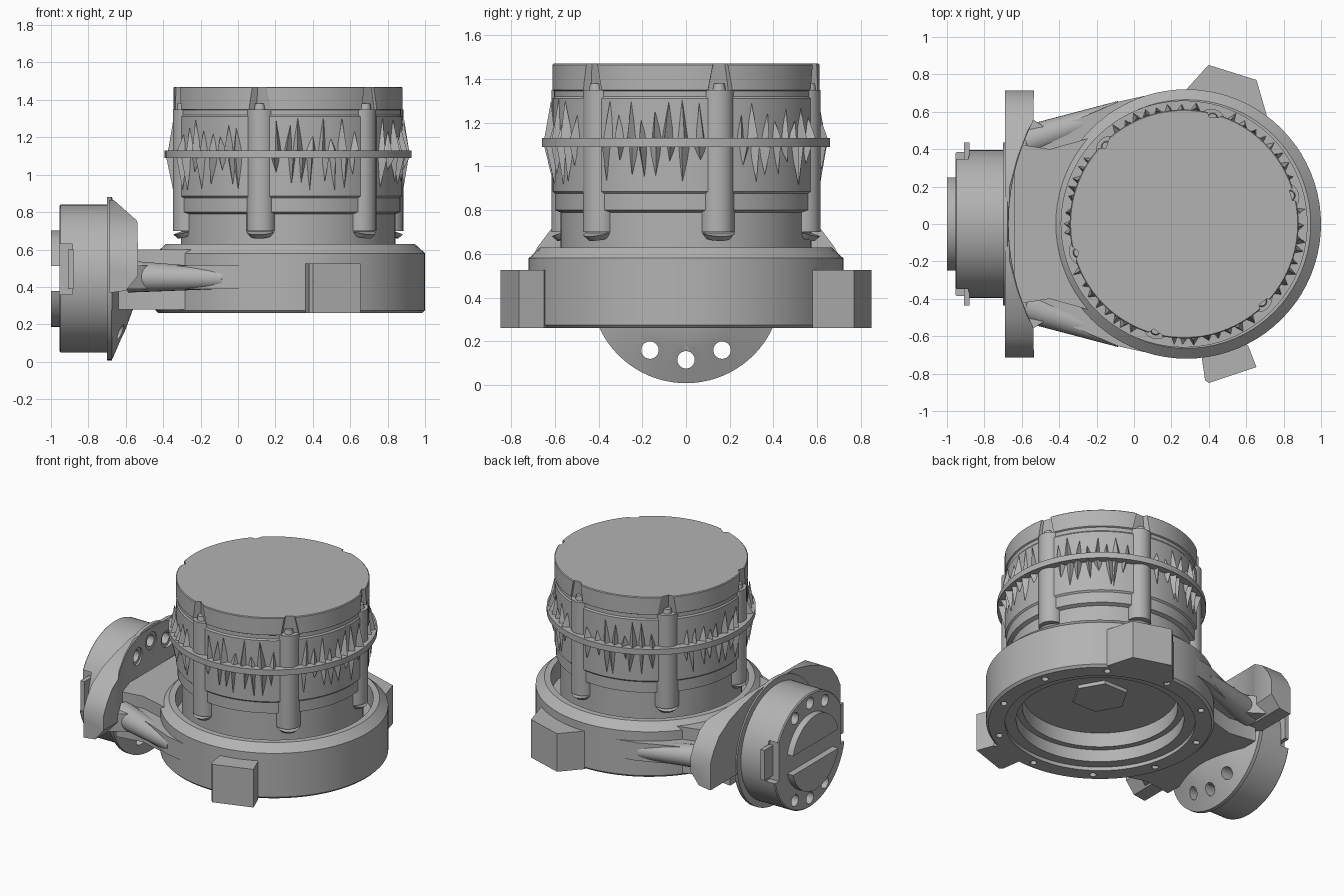
import bpy, bmesh, math, random
from math import sin, cos, pi, radians
from mathutils import Matrix, Vector

random.seed(4)
if "Cube" in bpy.data.objects:
    bpy.data.objects.remove(bpy.data.objects["Cube"])

grey = bpy.data.materials.new("cast_grey")
grey.use_nodes = True
grey.diffuse_color = (0.45, 0.45, 0.45, 1)
grey.node_tree.nodes["Principled BSDF"].inputs["Base Color"].default_value = (0.45, 0.45, 0.45, 1)

HX, DX = 0.28, 0.268     # axes of the housing and the drum
FZ = 0.445               # height of the side coupling axis
ALONG_X = Matrix.Translation((0, 0, FZ)) @ Matrix.Rotation(pi / 2, 4, 'Y')
HOUSING = Matrix.Translation((HX, 0, 0))
DRUM = Matrix.Translation((DX, 0, 0))
FROM_SIDE = Matrix.Rotation(pi / 2, 4, 'X')                       # outline in x, z
FROM_END = Matrix(((0, 0, 1, 0), (1, 0, 0, 0), (0, 1, 0, 0), (0, 0, 0, 1)))  # outline in y, z


def finish(name, bm, matrix=Matrix()):
    bm.transform(matrix)
    bmesh.ops.recalc_face_normals(bm, faces=bm.faces)
    mesh = bpy.data.meshes.new(name)
    bm.to_mesh(mesh)
    bm.free()
    mesh.materials.append(grey)
    ob = bpy.data.objects.new(name, mesh)
    bpy.context.collection.objects.link(ob)
    return ob


def lathe(name, profile, matrix, closed=True, steps=80):
    """Spin a radius/height profile about local z."""
    bm = bmesh.new()
    verts = [bm.verts.new((r, 0, z)) for r, z in profile]
    pairs = list(zip(verts, verts[1:])) + ([(verts[-1], verts[0])] if closed else [])
    edges = [bm.edges.new(p) for p in pairs]
    bmesh.ops.spin(bm, geom=verts + edges, cent=(0, 0, 0), axis=(0, 0, 1),
                   angle=2 * pi, steps=steps, use_duplicate=False)
    bmesh.ops.remove_doubles(bm, verts=bm.verts, dist=0.0001)
    return finish(name, bm, matrix)


def prism(name, outline, low, high, matrix=Matrix()):
    """Extrude a flat outline along local z."""
    bm = bmesh.new()
    bottom = [bm.verts.new((x, y, low)) for x, y in outline]
    top = [bm.verts.new((x, y, high)) for x, y in outline]
    bm.faces.new(bottom[::-1])
    bm.faces.new(top)
    for i in range(len(outline)):
        bm.faces.new((bottom[i - 1], bottom[i], top[i], top[i - 1]))
    return finish(name, bm, matrix)


def circle(x, y, r, sides):
    return [(x + r * cos(2 * pi * k / sides), y + r * sin(2 * pi * k / sides))
            for k in range(sides)]


def box(name, x, y, z):
    return prism(name, [(x[0], y[0]), (x[1], y[0]), (x[1], y[1]), (x[0], y[1])], *z)


def rod(name, a, b, r1, r2, sides=24):
    a, b = Vector(a), Vector(b)
    bm = bmesh.new()
    bmesh.ops.create_cone(bm, cap_ends=True, segments=sides, radius1=r1, radius2=r2,
                          depth=(b - a).length)
    turn = Vector((0, 0, 1)).rotation_difference(b - a).to_matrix().to_4x4()
    return finish(name, bm, Matrix.Translation((a + b) / 2) @ turn)


def carve(ob, *cutters, mode='DIFFERENCE'):
    """Apply boolean cutters and discard them."""
    bpy.context.view_layer.objects.active = ob
    for c in cutters:
        mod = ob.modifiers.new("carve", 'BOOLEAN')
        mod.operation, mod.solver, mod.object = mode, 'EXACT', c
        bpy.ops.object.modifier_apply(modifier=mod.name)
        bpy.data.objects.remove(c)


def polar(deg, r, z):
    return Vector((DX + r * cos(radians(deg)), r * sin(radians(deg)), z))


# Round housing with stepped underside, bevelled rim and screw holes
housing = lathe("housing_ring", [
    (.705, .26), (.72, .275), (.72, .58), (.665, .63), (.625, .63), (.625, .5),
    (.49, .5), (.49, .37), (.53, .37), (.53, .285), (.6, .285), (.6, .26)], HOUSING)
carve(housing, *[prism("screw_cutter", circle(HX + .655 * cos(a), .655 * sin(a), .022, 12), .2, .32)
                 for a in [radians(18 + 36 * k) for k in range(10)]])

# Motor drum with stepped wall and band
drum = lathe("motor_drum", [
    (0, .47), (.54, .47), (.574, .5), (.574, .79), (.6, .8), (.6, .875),
    (.61, .885), (.61, 1.09), (.66, 1.09), (.66, 1.13), (.61, 1.13),
    (.61, 1.31), (.603, 1.32), (.603, 1.345), (.612, 1.35), (.612, 1.465), (.607, 1.47),
    (0, 1.47)], DRUM, closed=False)
carve(drum, *[rod("notch_cutter", polar(a, .65, 1.35), polar(a, .625, 1.5), .085, .04, 5)
              for a in range(15, 375, 60)])
prism("hex_boss", circle(HX, 0, .18, 6), .445, .49)

# Six broad ribs with tapered feet and screw ends
for a in range(15, 375, 60):
    rod("drum_rib", polar(a, .557, .7), polar(a, .557, 1.35), .078, .078)
    rod("rib_foot", polar(a, .55, .675), polar(a, .557, .7), .06, .078)
    rod("rib_screw", polar(a, .585, 1.35), polar(a, .585, 1.38), .03, .025, 12)

# Jagged fins above and below the band
bm = bmesh.new()
for sector in range(15, 375, 60):
    for k in range(8):
        for base, way in ((1.13, 1), (1.09, -1)):
            a = sector + 10 + k * 5.7 + random.uniform(-1.5, 1.5)
            w = random.uniform(1.5, 2.8)
            tip = base + way * random.uniform(.06, .18)
            pts = [polar(a - w, .605, base), polar(a + w, .605, base),
                   polar(a + random.uniform(-1, 1), random.uniform(.635, .655), base),
                   polar(a + random.uniform(-1, 1), random.uniform(.611, .625), tip)]
            v = [bm.verts.new(p) for p in pts]
            for tri in ((0, 1, 2), (0, 2, 3), (2, 1, 3), (1, 0, 3)):
                bm.faces.new([v[i] for i in tri])
finish("drum_fins", bm)

# Mounting lugs on both sides of the housing
prism("left_lug", [(.28, .66), (.28, .72), (.375, .825), (.4, .85), (.655, .77), (.71, .58),
                   (.6, .6)], .26, .525)
prism("right_lug", [(.35, -.66), (.36, -.7), (.38, -.835), (.4, -.85), (.655, -.765),
                    (.61, -.65), (.56, -.62)], .26, .525)


def hole_cutters():
    cutters = []
    for a in (-30, 0, 30, 150, 180, 210):
        y, z = .33 * sin(radians(a)), FZ + .33 * cos(radians(a))
        cutters.append(rod("hole_cutter", (-1.1, y, z), (-.3, y, z), .04, .04))
        cutters.append(rod("counterbore_cutter", (-.675, y, z), (-.3, y, z), .06, .06))
    return cutters


# Wide saddle, hollowed in plan, with ears rounded off at the top
inner = [(.55 - 1.22 * cos(t), 1.22 * sin(t)) for t in [-.468 + k * .039 for k in range(25)]]
saddle = prism("saddle", [(-.69, -.715), (-.535, -.715)] + inner + [(-.535, .715), (-.69, .715)],
               .3, .95)
ear = [(.715, .37), (.715, .56), (.68, .63), (.62, .71), (.5, .78), (.35, .83), (.2, .865)]
carve(saddle,
      prism("ear_clip", ear + [(-y, z) for y, z in reversed(ear)], -.8, -.4, FROM_END),
      prism("side_clip", [(-.75, .36), (-.6, .38), (-.535, .46), (-.535, .75), (-.67, .87),
                          (-.75, .87)], -.9, .9, FROM_SIDE), mode='INTERSECT')
carve(saddle, *hole_cutters())

# Coupling flange, with a cone that blends into the arm below
flange = lathe("coupling_flange", [(0, -.7), (.437, -.7), (.437, -.675), (.37, -.645), (.27, -.6),
                                   (.16, -.56), (0, -.56)], ALONG_X, closed=False)
carve(flange, box("upper_hollow", (-.672, -.4), (-.6, .6), (.4, 1)), *hole_cutters())

# Coupling disc with side notches
disc = lathe("coupling_disc", [(0, -.955), (.388, -.955), (.395, -.948), (.395, -.69), (0, -.69)],
             ALONG_X, closed=False)
carve(disc, *[box("notch_cutter", (-1, -.885), sorted((s * .34, s * .5)), (.36, .63))
              for s in (-1, 1)], *hole_cutters())

for s, side in ((1, "left"), (-1, "right")):
    # Key tabs in the notches
    box(side + "_key_tab", (-.91, -.88), sorted((s * .33, s * .435)), (.39, .6))
    # Tapered struts and the web that ties them to the housing
    rod(side + "_strut", (-.58, s * .44, .455), (-.07, s * .605, .445), .085, .055)
    web = prism(side + "_web", [(-.6, s * .6), (-.54, s * .56), (-.45, s * .5), (-.28, s * .57),
                                (-.08, s * .655), (.08, s * .69), (.08, s * .3), (-.6, s * .3)],
                .39, .515)
    carve(web, prism("bore_cutter", circle(HX, 0, .67, 80), 0, 1))

# Half-moon drive dogs on the end face
for s, name in ((1, "upper_dog"), (-1, "lower_dog")):
    arc = [(.258 * cos(t), FZ + s * .258 * sin(t))
           for t in [.26 + k * (pi - .52) / 20 for k in range(21)]]
    prism(name, arc, -1.0, -.94, FROM_END)

# Broad arm joining saddle and housing
arm = prism("arm", [(-.64, -.43), (-.45, -.4), (-.2, -.47), (-.2, .47), (-.45, .4), (-.64, .43)],
            .28, .6)
carve(arm, prism("bore_cutter", circle(HX, 0, .67, 80), 0, 1))

# Smooth rounded surfaces, keep hard edges
for ob in bpy.context.collection.objects:
    if ob.type == 'MESH' and grey.name in ob.data.materials:
        ob.select_set(True)
        bpy.context.view_layer.objects.active = ob
bpy.ops.object.shade_smooth_by_angle(angle=radians(30))
